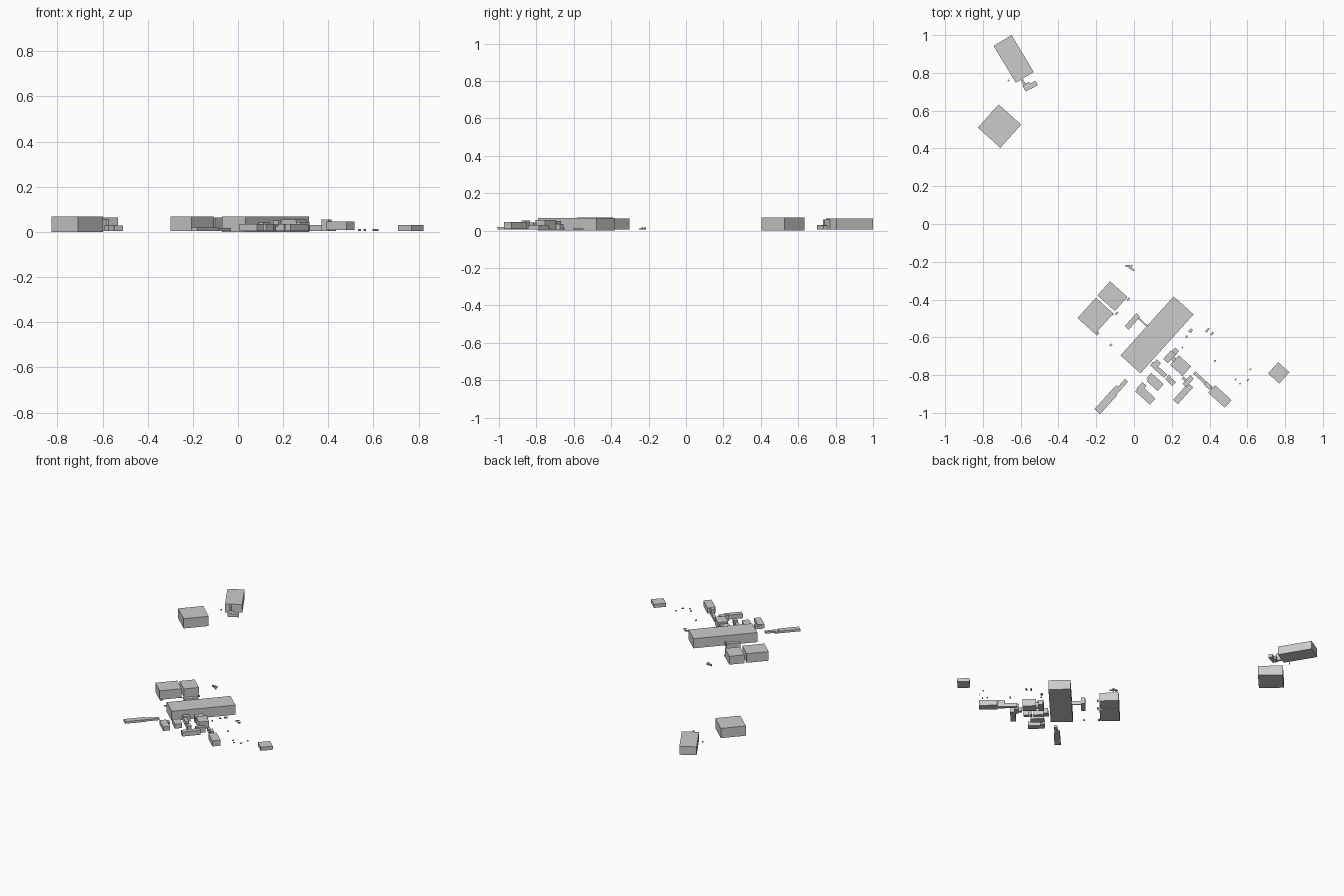
import bpy, math


def block(name, x, y, length, width, top, angle=48, base=0.005):
    """Flat-roofed building mass; length runs along the given angle in plan."""
    bpy.ops.mesh.primitive_cube_add(size=1, location=(x, y, (base + top) / 2),
                                    rotation=(0, 0, math.radians(angle)))
    ob = bpy.context.object
    ob.name = name
    ob.scale = (length, width, top - base)
    return ob


# Large halls
block("main_hall", 0.122, -0.587, 0.420, 0.142, 0.068, 48, 0.0)
block("west_hall", -0.204, -0.486, 0.145, 0.125, 0.069, 48)
block("northwest_hall", -0.114, -0.382, 0.100, 0.124, 0.064, 48)
block("far_square_hall", -0.712, 0.518, 0.165, 0.160, 0.069, 48, 0.0)
block("far_long_hall", -0.637, 0.874, 0.228, 0.111, 0.064, -59)

# Annex of the far hall
block("far_annex", -0.565, 0.727, 0.040, 0.036, 0.030, 30)
block("far_annex_wing", -0.535, 0.736, 0.045, 0.026, 0.028, 30)
block("far_annex_link", -0.587, 0.752, 0.035, 0.014, 0.058, -59)

# Wing between the main hall and the west halls
block("middle_wing", -0.008, -0.516, 0.092, 0.028, 0.050)
block("middle_link", 0.045, -0.518, 0.070, 0.008, 0.030, -42)

# South cluster
block("south_house_a", 0.188, -0.703, 0.062, 0.034, 0.050)
block("south_house_a_porch", 0.212, -0.682, 0.048, 0.028, 0.036, 48)
block("south_house_b", 0.247, -0.750, 0.088, 0.068, 0.056, -42)
block("south_house_b_link", 0.213, -0.718, 0.040, 0.022, 0.040, -42)
block("south_house_c", 0.112, -0.840, 0.078, 0.048, 0.036, -42)
block("south_house_c_wing", 0.092, -0.815, 0.038, 0.036, 0.030, 48)
block("south_house_d", 0.060, -0.905, 0.105, 0.044, 0.034, -42)
block("south_house_d_wing", 0.040, -0.864, 0.046, 0.030, 0.028, 48)
block("south_corridor", 0.130, -0.772, 0.100, 0.024, 0.036, -42)
block("south_corridor_head", 0.116, -0.743, 0.044, 0.030, 0.042, 48)
block("south_shed", 0.200, -0.836, 0.034, 0.028, 0.034, -42)
block("south_shed_link", 0.181, -0.815, 0.030, 0.016, 0.026, 48)

# Narrow south row
block("narrow_row", 0.260, -0.898, 0.120, 0.034, 0.036, 48)
block("narrow_row_head", 0.287, -0.832, 0.062, 0.026, 0.044, 48)
block("narrow_row_block", 0.272, -0.826, 0.040, 0.016, 0.030, -42)

# Southeast building with its covered walk
block("southeast_building", 0.455, -0.913, 0.118, 0.054, 0.047, -42, 0.008)
block("southeast_walk", 0.365, -0.828, 0.125, 0.017, 0.030, -42)
block("southeast_head", 0.392, -0.856, 0.042, 0.022, 0.055, -42)
block("east_pavilion", 0.766, -0.788, 0.080, 0.080, 0.030, 48)

# Southwest terrace
block("southwest_terrace", -0.148, -0.942, 0.138, 0.040, 0.020)
block("southwest_walk", -0.075, -0.867, 0.105, 0.022, 0.018)
block("southwest_step", -0.106, -0.882, 0.060, 0.020, 0.016)

# Group of small northern sheds
block("north_shed_a", -0.034, -0.222, 0.024, 0.010, 0.016, 0)
block("north_shed_b", -0.017, -0.226, 0.024, 0.010, 0.016, 48)
block("north_shed_c", -0.010, -0.238, 0.026, 0.009, 0.012, -42)

# Scattered tiny huts: x, y, length, width
huts = [
    (0.389, -0.562, 0.026, 0.010), (0.414, -0.580, 0.020, 0.010),
    (0.300, -0.565, 0.022, 0.016), (0.278, -0.596, 0.012, 0.008),
    (0.257, -0.654, 0.010, 0.007), (0.428, -0.725, 0.012, 0.008),
    (0.616, -0.770, 0.010, 0.007), (0.538, -0.823, 0.010, 0.007),
    (0.561, -0.845, 0.010, 0.007), (0.603, -0.826, 0.014, 0.005),
    (-0.122, -0.641, 0.014, 0.010), (-0.194, -0.580, 0.018, 0.014),
    (-0.092, -0.473, 0.020, 0.010), (-0.030, -0.398, 0.018, 0.010),
    (-0.112, -0.478, 0.010, 0.010), (-0.664, 0.760, 0.009, 0.007),
]
for i, (x, y, l, w) in enumerate(huts):
    block(f"hut_{i + 1}", x, y, l, w, 0.012)
